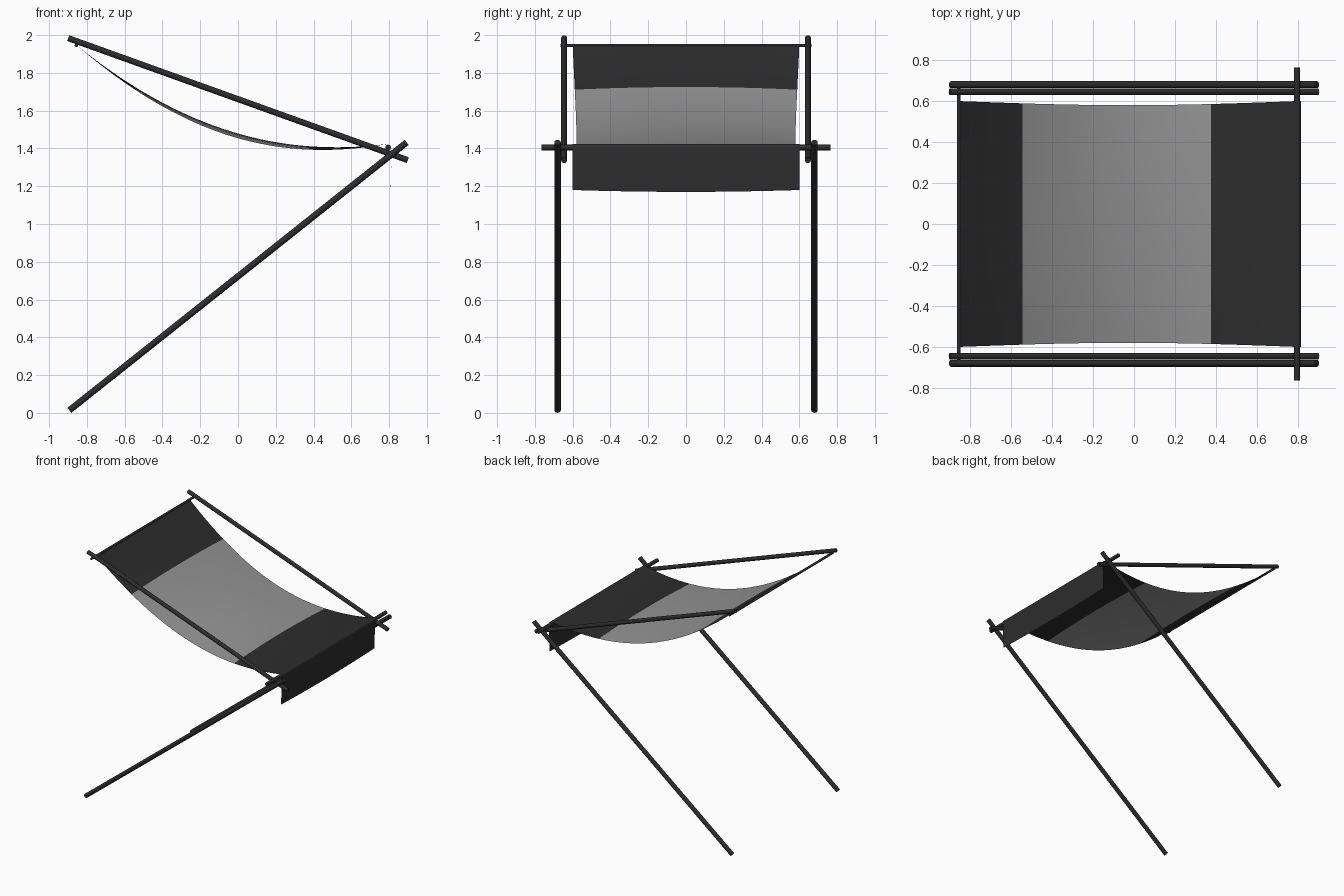
import bpy
import math
from mathutils import Vector

cube = bpy.data.objects.get("Cube")
if cube:
    bpy.data.objects.remove(cube, do_unlink=True)


def make_material(name, value):
    mat = bpy.data.materials.new(name)
    mat.use_nodes = True
    color = (value, value, value, 1)
    mat.diffuse_color = color
    bsdf = mat.node_tree.nodes["Principled BSDF"]
    bsdf.inputs["Base Color"].default_value = color
    bsdf.inputs["Roughness"].default_value = 0.8
    return mat


charcoal = make_material("charcoal", 0.026)
grey = make_material("light grey", 0.3)


def pole(name, start, end, radius):
    """Round pole between two points."""
    a, b = Vector(start), Vector(end)
    bpy.ops.mesh.primitive_cylinder_add(vertices=16, radius=radius,
                                        depth=(b - a).length, location=(a + b) / 2)
    obj = bpy.context.object
    obj.name = name
    obj.rotation_euler = (b - a).to_track_quat("Z", "Y").to_euler()
    obj.data.materials.append(charcoal)
    bpy.ops.object.shade_smooth_by_angle(angle=math.radians(40))


# Slanted poles on both sides
for side, s in (("left", -1), ("right", 1)):
    pole("upper_pole_" + side, (-0.899, s * 0.645, 1.984), (0.899, s * 0.645, 1.338), 0.016)
    pole("lower_pole_" + side, (-0.893, s * 0.68, 0.0135), (0.893, s * 0.68, 1.432), 0.017)

# Bars carrying the cloth
BAR_X, BAR_Z = 0.795, 1.405
pole("front_crossbar", (BAR_X, -0.765, BAR_Z), (BAR_X, 0.765, BAR_Z), 0.015)
pole("back_crossbar", (-0.856, -0.665, 1.945), (-0.856, 0.665, 1.945), 0.009)

# Hanging curve of the cloth
KNOTS = [(-0.855, 1.947), (-0.4, 1.632), (0, 1.466), (0.4, 1.401), (BAR_X, 1.424)]
BAND_START, BAND_END = -0.545, 0.375


def sag(x):
    total = 0
    for i, (xi, zi) in enumerate(KNOTS):
        for j, (xj, _) in enumerate(KNOTS):
            if i != j:
                zi *= (x - xj) / (xi - xj)
        total += zi
    return total


def spread(a, b, count):
    return [a + (b - a) * i / count for i in range(count)]


xs = (spread(KNOTS[0][0], BAND_START, 6) + spread(BAND_START, BAND_END, 18)
      + spread(BAND_END, BAR_X, 8))

# Rows hold x, z, bulge amount and drop of the middle
rows = []
for x in xs:
    t = (x - KNOTS[0][0]) / (BAR_X - KNOTS[0][0])
    rows.append((x, sag(x), math.sin(math.pi * t), 0))
for i in range(5):
    a = math.radians(90 - 22.5 * i)
    rows.append((BAR_X + 0.019 * math.cos(a), BAR_Z + 0.019 * math.sin(a), 0, 0))
for i in range(1, 7):
    rows.append((0.814 - 0.001 * i, BAR_Z - 0.225 * i / 6, 0, 0.01 * i / 6))

COLS = 12
verts, faces = [], []
for x, z, bulge, drop in rows:
    half = 0.6 - 0.02 * bulge
    for c in range(COLS + 1):
        u = 2 * c / COLS - 1
        crown = 1 - u * u
        verts.append((x, u * half, z + bulge * (0.025 * crown - 0.012) - drop * crown))
for r in range(len(rows) - 1):
    for c in range(COLS):
        k = r * (COLS + 1) + c
        faces.append((k, k + COLS + 1, k + COLS + 2, k + 1))

mesh = bpy.data.meshes.new("cloth_canopy")
mesh.from_pydata(verts, [], faces)
cloth = bpy.data.objects.new("cloth_canopy", mesh)
bpy.context.collection.objects.link(cloth)
mesh.materials.append(charcoal)
mesh.materials.append(grey)

# Light band across the middle
for face in mesh.polygons:
    face.use_smooth = True
    face.material_index = int(BAND_START < face.center.x < BAND_END)
